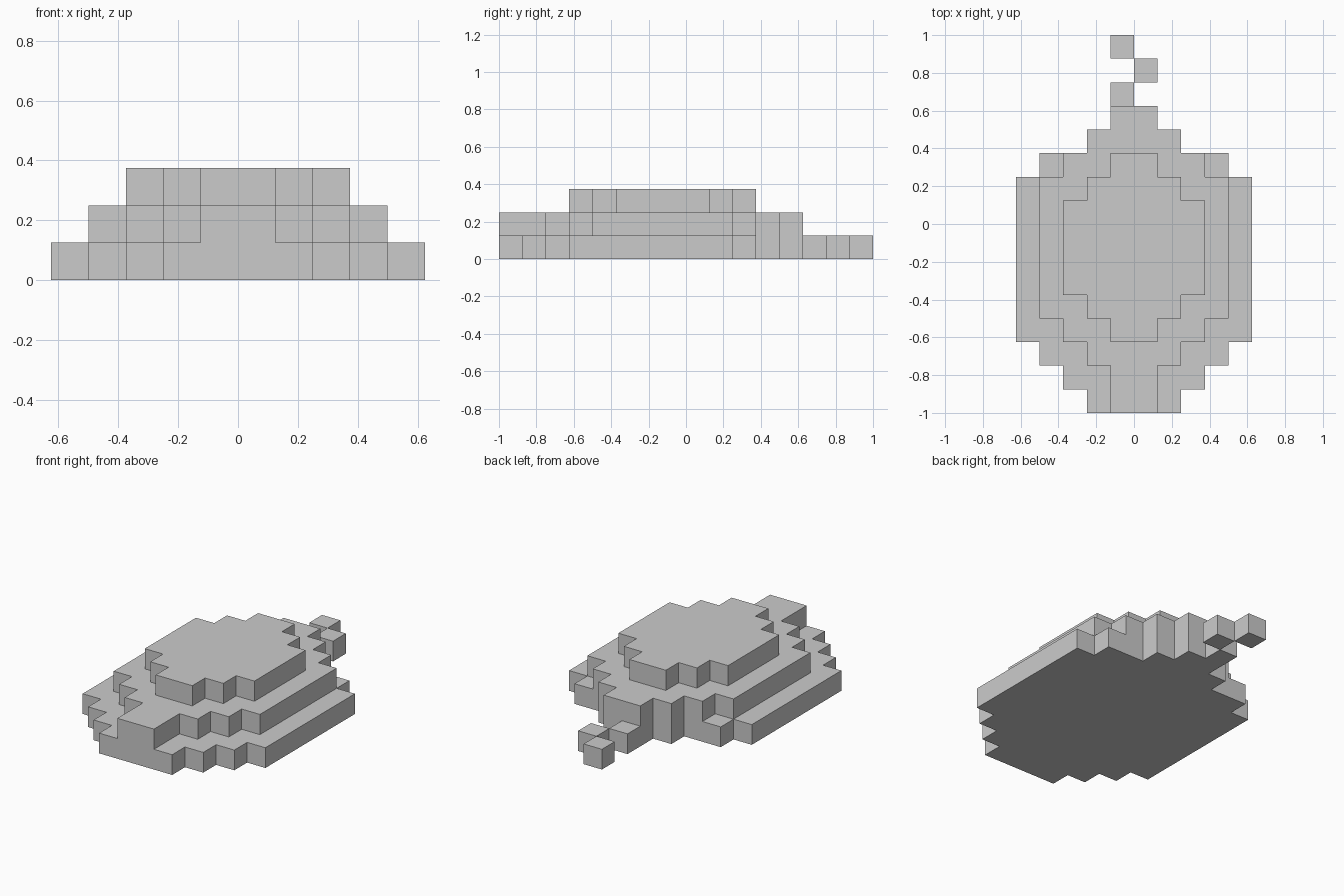
import bpy, bmesh
from mathutils import Vector

if "Cube" in bpy.data.objects:
    bpy.data.objects.remove(bpy.data.objects["Cube"])

U = 0.125  # block size


def tier(level, first_row, half_widths):
    """Cells of one mirrored tier: a half width in blocks for each row, front to back."""
    return {(x, first_row + i, level)
            for i, w in enumerate(half_widths) for x in range(-w, w)}


parts = {
    # three stepped tiers of the rounded body
    "lower_tier": tier(0, -8, [2, 3, 4] + [5] * 7 + [4, 2, 1]),
    "middle_tier": tier(1, -8, [1, 1, 2, 3] + [4] * 6 + [3, 2, 1]),
    "top_tier": tier(2, -5, [1, 2, 3, 3, 3, 3, 2, 1]),
    # zigzag tail at the back
    "tail": {(-1, 5, 0), (0, 6, 0), (-1, 7, 0)},
}
solid = set().union(*parts.values())


def build(name, cells):
    """Make the outer faces of a block part, leaving out faces against other blocks."""
    bm = bmesh.new()
    verts = {}

    def vert(p):
        key = tuple(round(c) for c in p)
        if key not in verts:
            verts[key] = bm.verts.new(Vector(key) * U)
        return verts[key]

    for cell in sorted(cells):
        for axis in range(3):
            for side in (0, 1):
                near = list(cell)
                near[axis] += 1 if side else -1
                if tuple(near) in solid:
                    continue
                a, b = (axis + 1) % 3, (axis + 2) % 3
                ring = []
                for i, j in ((0, 0), (1, 0), (1, 1), (0, 1)):
                    p = list(cell)
                    p[axis] += side
                    p[a] += i
                    p[b] += j
                    ring.append(vert(p))
                bm.faces.new(ring if side else ring[::-1])
    mesh = bpy.data.meshes.new(name)
    bm.to_mesh(mesh)
    bm.free()
    bpy.context.collection.objects.link(bpy.data.objects.new(name, mesh))


for part_name, part_cells in parts.items():
    build(part_name, part_cells)
